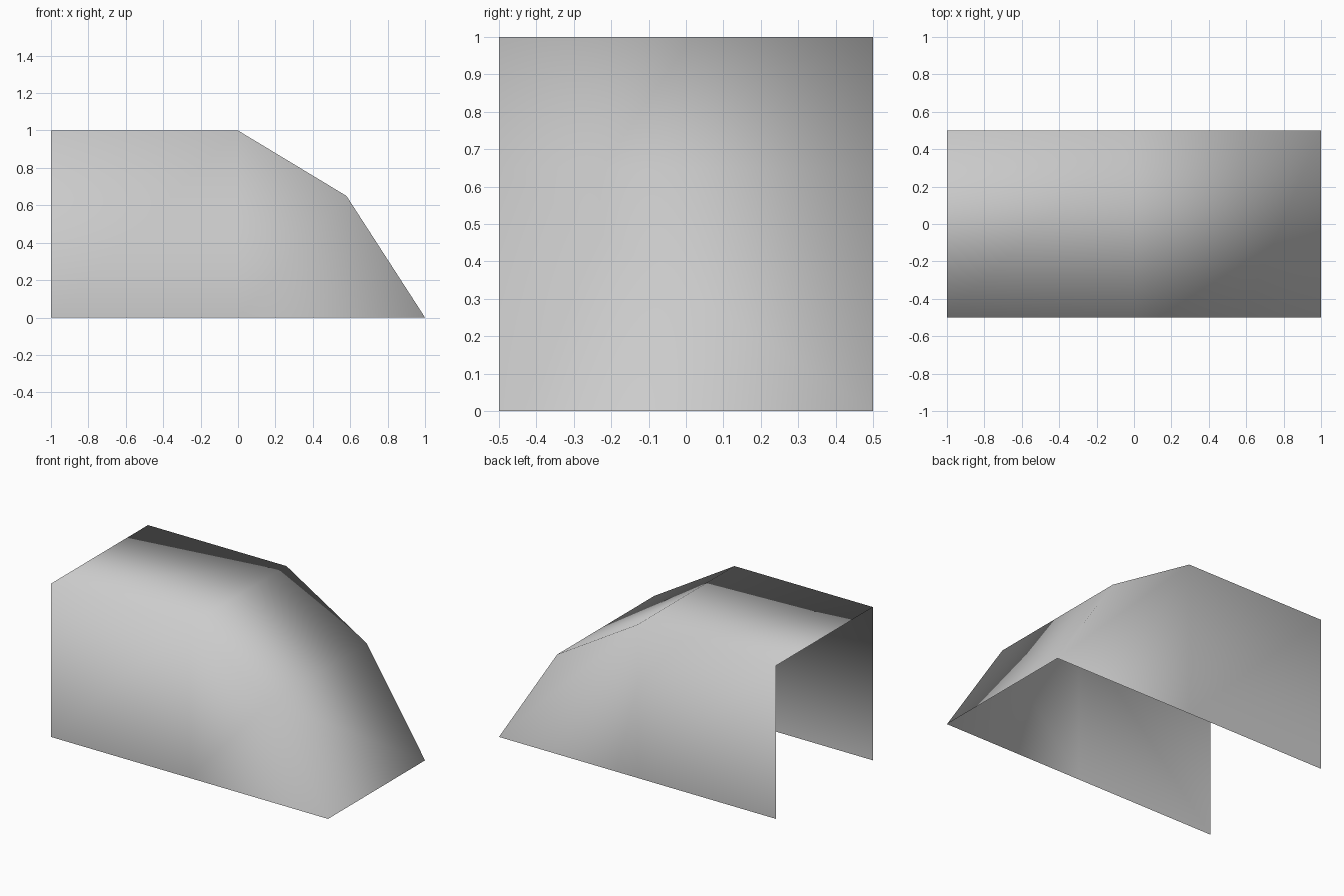
import bpy
import bmesh

cube = bpy.data.objects.get("Cube")
if cube:
    bpy.data.objects.remove(cube, do_unlink=True)

# Plain grey material
GREY = (0.6, 0.6, 0.6, 1.0)
mat = bpy.data.materials.new("light grey")
mat.use_nodes = True
mat.diffuse_color = GREY
mat.node_tree.nodes["Principled BSDF"].inputs["Base Color"].default_value = GREY

# Roof line running from the open end down to the sloped end, as (x, z)
ROOF = [(-1, 1), (0, 1), (0.58, 0.65), (1, 0)]
FLOOR = [(-1, 0), (0, 0)]
HALF_WIDTH = 0.5

bm = bmesh.new()


def side(y):
    """Roof-line and floor vertices of one side wall."""
    return ([bm.verts.new((x, y, z)) for x, z in ROOF],
            [bm.verts.new((x, y, z)) for x, z in FLOOR])


front_roof, front_floor = side(-HALF_WIDTH)
back_roof, back_floor = side(HALF_WIDTH)

# Flat roof and the two sloping end panels
for i in range(len(ROOF) - 1):
    bm.faces.new((front_roof[i], front_roof[i + 1], back_roof[i + 1], back_roof[i]))

# Side walls: a square panel and a tapering panel each
for roof, floor, flip in ((front_roof, front_floor, False), (back_roof, back_floor, True)):
    square = [floor[0], floor[1], roof[1], roof[0]]
    taper = [floor[1], roof[3], roof[2], roof[1]]
    for loop in (square, taper):
        bm.faces.new(loop[::-1] if flip else loop)

# Open shell, shaded smooth all over
for face in bm.faces:
    face.smooth = True

mesh = bpy.data.meshes.new("tapered_cover")
bm.to_mesh(mesh)
bm.free()
mesh.materials.append(mat)
cover = bpy.data.objects.new("tapered_cover", mesh)
bpy.context.collection.objects.link(cover)
